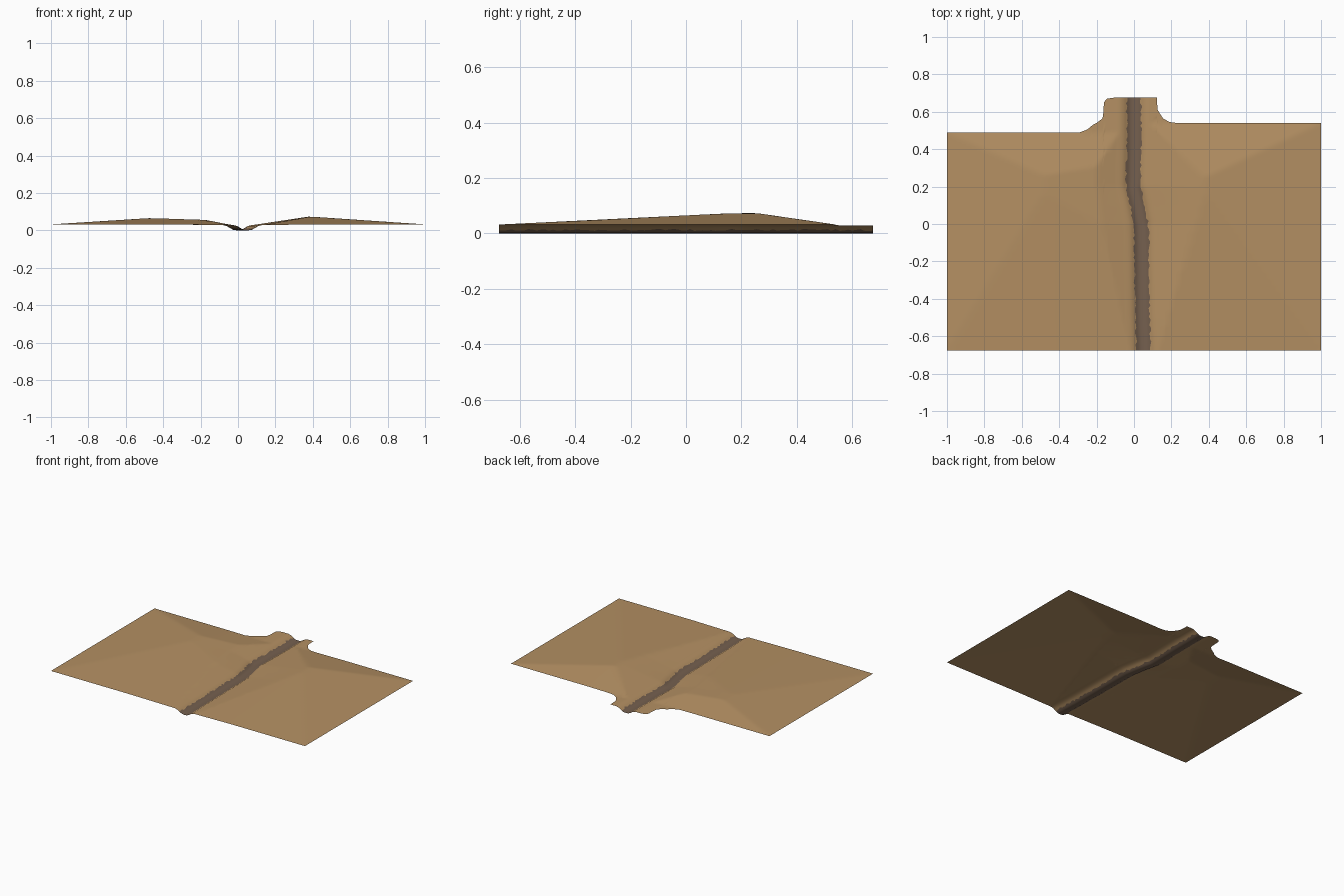
import bpy, random

if "Cube" in bpy.data.objects:
    bpy.data.objects.remove(bpy.data.objects["Cube"])

random.seed(4)


def lerp(points, v):
    """Piecewise-linear curve through (input, output) points."""
    if v <= points[0][0]:
        return points[0][1]
    for (a, p), (b, q) in zip(points, points[1:]):
        if v <= b:
            return p + (q - p) * (v - a) / (b - a)
    return points[-1][1]


def material(name, color):
    m = bpy.data.materials.new(name)
    m.diffuse_color = (*color, 1)
    m.use_nodes = True
    m.node_tree.nodes["Principled BSDF"].inputs["Base Color"].default_value = m.diffuse_color
    return m


FRONT, BACK, RIM = -0.675, 0.675, 0.028

# Back outline: y of the back edge along x
OUTLINE = [(-0.29, 0.49), (-0.25, 0.505), (-0.22, 0.53), (-0.20, 0.54), (-0.168, 0.565),
           (-0.163, 0.60), (-0.161, 0.65), (-0.145, 0.67), (-0.11, 0.675), (0.122, 0.675),
           (0.126, 0.61), (0.155, 0.565), (0.19, 0.545), (0.23, 0.54)]
# Stream course: sideways shift along y
COURSE = [(-0.675, 0.052), (-0.5, 0.045), (-0.1, 0.040), (0.0, 0.037),
          (0.1, 0.019), (0.2, -0.004), (0.45, 0.0), (0.675, 0.0)]
# Stream bed cross-section
BED = [(0.0, 0.0), (0.02, 0.002), (0.04, 0.013), (0.055, 0.022), (0.075, RIM)]
# Hill profiles across and along
LEFT_X = [(-1, 0), (-0.48, 1), (-0.2, 0.8), (-0.08, 0)]
LEFT_Y = [(FRONT, 0), (0.15, 0.97), (0.26, 1), (0.49, 0)]
RIGHT_X = [(0.08, 0), (0.38, 1), (1, 0)]
RIGHT_Y = [(FRONT, 0), (0.15, 0.96), (0.25, 1), (0.54, 0)]


def height(s, y):
    if abs(s) < 0.075:
        return lerp(BED, abs(s))
    if s < 0:
        return RIM + 0.004 * min(1, (-s - 0.075) * 3) + 0.033 * min(lerp(LEFT_X, s), lerp(LEFT_Y, y))
    return RIM + 0.004 * min(1, (s - 0.075) * 3) + 0.042 * min(lerp(RIGHT_X, s), lerp(RIGHT_Y, y))


# Columns: even spacing on the land, fine spacing across the stream and at outline corners
BANK = 0.039
cols = {round(-1 + i * 0.025, 4) for i in range(81)}
cols = {c for c in cols if abs(c) > 0.09}
cols |= {sign * c for c in (0.0, 0.01, 0.02, 0.03, BANK, 0.047, 0.055, 0.065, 0.075, 0.09) for sign in (-1, 1)}
cols |= {p[0] for p in OUTLINE}
cols = sorted(cols)
ROWS = 90

verts, faces, slots = [], [], []
for j in range(ROWS + 1):
    t = j / ROWS
    for c in cols:
        y = FRONT + t * (lerp(OUTLINE, c) - FRONT)
        s = c
        if abs(c) == BANK:                      # ragged waterline
            s += random.uniform(-0.006, 0.006)
        fade = min(1, max(0, (0.45 - abs(s)) / 0.36))
        verts.append((s + lerp(COURSE, y) * fade, y, height(s, y)))

n = len(cols)
for j in range(ROWS):
    for i in range(n - 1):
        a = j * n + i
        faces.append((a, a + 1, a + n + 1, a + n))
        slots.append(1 if abs(cols[i] + cols[i + 1]) / 2 < BANK else 0)

# Terrain sheet with the stream bed as a second colour
mesh = bpy.data.meshes.new("terrain")
mesh.from_pydata(verts, [], faces)
mesh.materials.append(material("dry earth", (0.46, 0.28, 0.125)))
mesh.materials.append(material("dark stream bed", (0.178, 0.117, 0.078)))
mesh.polygons.foreach_set("material_index", slots)
mesh.polygons.foreach_set("use_smooth", [True] * len(faces))
mesh.update()
terrain = bpy.data.objects.new("terrain", mesh)
bpy.context.collection.objects.link(terrain)
